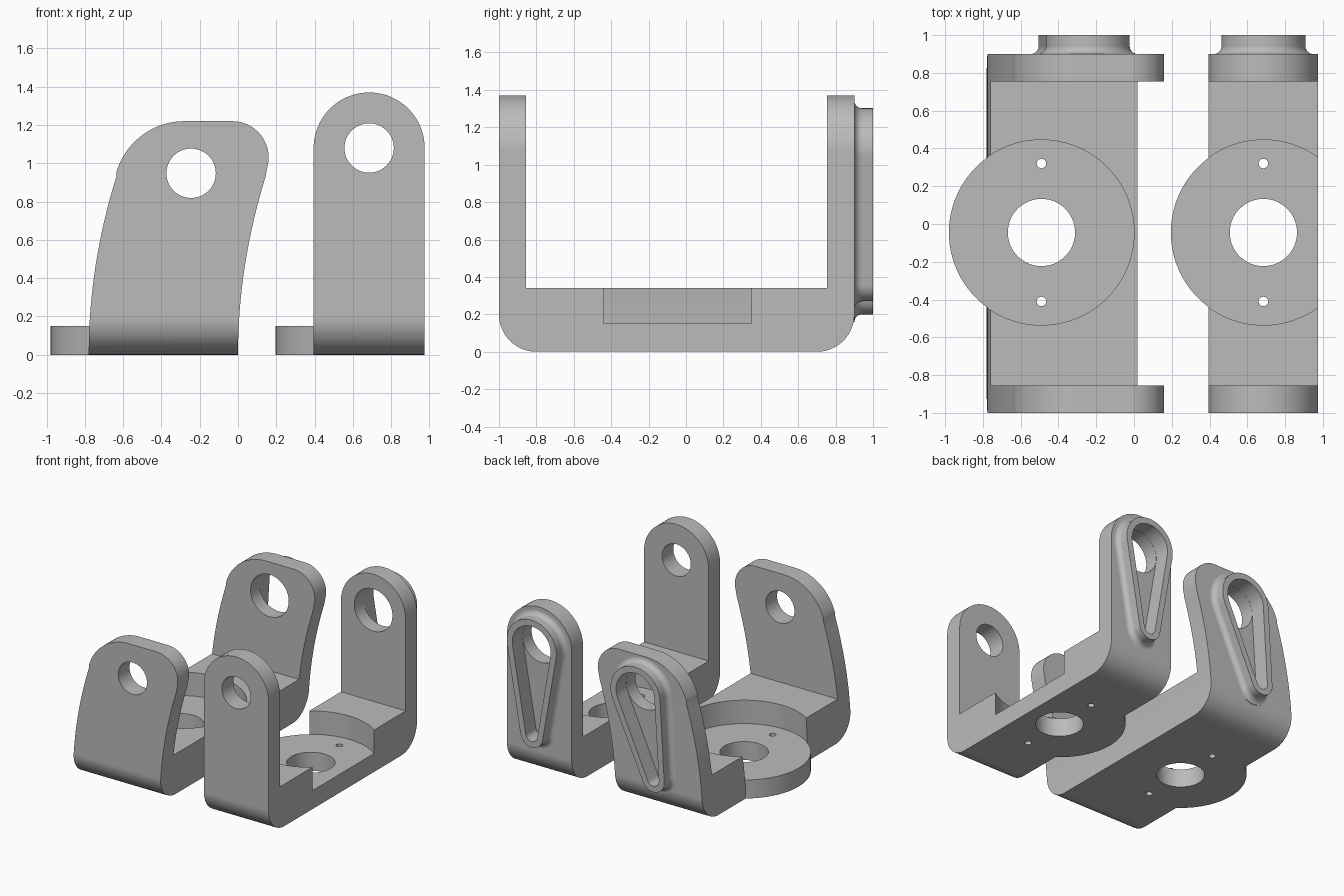
import bpy, bmesh
from math import sin, cos, pi, radians, atan2, hypot, acos

cube = bpy.data.objects.get("Cube")
if cube:
    bpy.data.objects.remove(cube, do_unlink=True)

grey = bpy.data.materials.new("plain_grey")
grey.use_nodes = True
colour = (0.5, 0.5, 0.5, 1)
grey.diffuse_color = colour
grey.node_tree.nodes["Principled BSDF"].inputs["Base Color"].default_value = colour


def arc(cx, cy, r, a0, a1, n=24):
    """Points on an arc, angles in degrees."""
    return [(cx + r * cos(radians(a0 + (a1 - a0) * i / n)),
             cy + r * sin(radians(a0 + (a1 - a0) * i / n))) for i in range(n + 1)]


def circle(cx, cy, r, n=64):
    return arc(cx, cy, r, 0, 360, n)[:-1]


def teardrop(top, r_top, bottom, r_bottom, n=24):
    """Outline round a large circle and a small one, joined by tangents."""
    dx, dy = top[0] - bottom[0], top[1] - bottom[1]
    way = atan2(dy, dx) * 180 / pi
    half = 180 - acos((r_top - r_bottom) / hypot(dx, dy)) * 180 / pi
    return (arc(*top, r_top, way - half, way + half, 2 * n)
            + arc(*bottom, r_bottom, way + half, way + 360 - half, n))


def loft(name, sections, axis):
    """Solid through equal outlines, each given as (depth, points)."""
    place = {"x": lambda u, v, d: (d, u, v),
             "y": lambda u, v, d: (u, d, v),
             "z": lambda u, v, d: (u, v, d)}[axis]
    bm = bmesh.new()
    rings = [[bm.verts.new(place(u, v, d)) for u, v in pts] for d, pts in sections]
    bm.faces.new(rings[0])
    bm.faces.new(rings[-1])
    for low, high in zip(rings, rings[1:]):
        for i in range(len(low)):
            bm.faces.new((low[i - 1], low[i], high[i], high[i - 1]))
    bmesh.ops.recalc_face_normals(bm, faces=bm.faces)
    mesh = bpy.data.meshes.new(name)
    bm.to_mesh(mesh)
    bm.free()
    mesh.materials.append(grey)
    obj = bpy.data.objects.new(name, mesh)
    bpy.context.collection.objects.link(obj)
    return obj


def prism(name, pts, axis, start, end):
    return loft(name, [(start, pts), (end, pts)], axis)


def combine(obj, tool, operation):
    """Apply a boolean and discard its tool."""
    bpy.ops.object.select_all(action="DESELECT")
    bpy.context.view_layer.objects.active = obj
    obj.select_set(True)
    mod = obj.modifiers.new("boolean", "BOOLEAN")
    mod.operation = operation
    mod.solver = "EXACT"
    mod.object = tool
    bpy.ops.object.modifier_apply(modifier=mod.name)
    bpy.data.objects.remove(tool, do_unlink=True)


def bracket(name, outline, pivot, horn_end, disc_x, clip_x=None):
    cy, disc_r = -0.045, 0.49
    # U-shaped body, trimmed to the arm outline
    body = prism(name, outline, "y", -1.2, 1.2)
    u_shape = ([(-1, 2)] + arc(-0.8, 0.2, 0.2, 180, 270) + arc(0.7, 0.2, 0.2, 270, 360)
               + [(0.9, 2), (0.755, 2), (0.755, 0.34), (-0.855, 0.34), (-0.855, 2)])
    combine(body, prism("u_shape", u_shape, "x", -2, 2), "INTERSECT")

    # Round mounting plate with a clearance recess above it
    combine(body, prism("plate", circle(disc_x, cy, disc_r, 96), "z", 0, 0.2), "UNION")
    combine(body, prism("recess", circle(disc_x, cy, disc_r + 0.0005, 96), "z", 0.15, 0.6),
            "DIFFERENCE")
    if clip_x:
        side = [(clip_x, -2), (3, -2), (3, 2), (clip_x, 2)]
        combine(body, prism("side_trim", side, "z", -1, 3), "DIFFERENCE")
    for offset, r in ((0, 0.178), (0.365, 0.025), (-0.365, 0.025)):
        combine(body, prism("plate_hole", circle(disc_x, cy + offset, r), "z", -0.5, 0.5),
                "DIFFERENCE")

    # Raised teardrop collar with a fillet at its foot
    flare = [(0.885, 0.042)] + [(0.942 - 0.042 * cos(a), 0.042 - 0.042 * sin(a))
                                for a in (i * pi / 16 for i in range(9))] + [(1.0, 0)]
    collar = [(y, teardrop(pivot, 0.222 + o, horn_end, 0.1 + o)) for y, o in flare]
    combine(body, loft("collar", collar, "y"), "UNION")

    # Teardrop pocket and the pivot holes
    pocket = teardrop(pivot, 0.172, horn_end, 0.052)
    combine(body, prism("pocket", pocket, "y", 0.87, 1.2), "DIFFERENCE")
    combine(body, prism("back_hole", circle(*pivot, 0.171), "y", 0.6, 0.95), "DIFFERENCE")
    combine(body, prism("front_hole", circle(*pivot, 0.129), "y", -1.2, -0.6), "DIFFERENCE")

    bpy.ops.object.shade_smooth_by_angle(angle=radians(30))
    weighted = body.modifiers.new("weighted_normals", "WEIGHTED_NORMAL")
    weighted.keep_sharp = True
    return body


# Straight bracket with round-topped arms
straight = [(0.395, -0.2), (0.975, -0.2)] + arc(0.685, 1.08, 0.29, 0, 180, 48)
bracket("straight_bracket", straight, (0.685, 1.08), (0.685, 0.37), 0.685, clip_x=0.9748)

# Leaning bracket with curved sides
heights = [0.93 * i / 16 for i in range(17)]
lean = [(z * z / 6, z) for z in heights]
leaning = ([(0, -0.2)] + lean
           + arc(-0.03, 1.03, 0.19, -16, 90) + arc(-0.28, 0.85, 0.37, 90, 163)
           + [(x - 0.78, z) for x, z in reversed(lean)] + [(-0.78, -0.2)])
bracket("leaning_bracket", leaning, (-0.245, 0.948), (-0.405, 0.30), -0.49)
